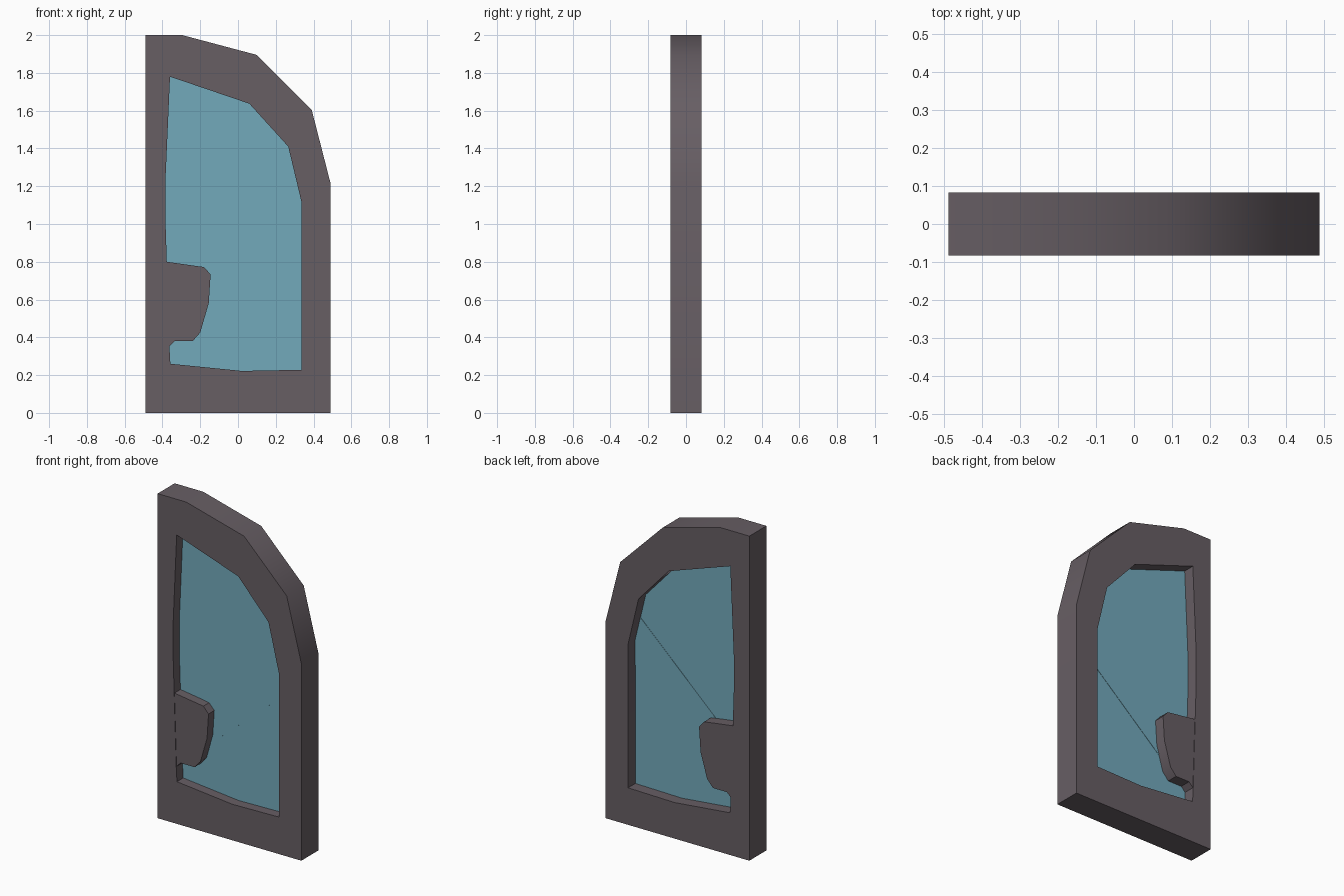
import bpy, bmesh, math

cube = bpy.data.objects.get("Cube")
if cube:
    bpy.data.objects.remove(cube, do_unlink=True)


def material(name, rgb):
    m = bpy.data.materials.new(name)
    m.use_nodes = True
    m.diffuse_color = (*rgb, 1)
    m.node_tree.nodes["Principled BSDF"].inputs["Base Color"].default_value = (*rgb, 1)
    return m


def slab(name, loops, front, back, mat):
    """Extrude an x-z outline (further loops are holes) from front to back in y."""
    bm = bmesh.new()
    edges = []
    for loop in loops:
        vs = [bm.verts.new((x, front, z)) for x, z in loop]
        edges += [bm.edges.new((a, b)) for a, b in zip(vs, vs[1:] + vs[:1])]
    bmesh.ops.triangle_fill(bm, edges=edges, use_beauty=True, normal=(0, -1, 0))
    new = bmesh.ops.extrude_face_region(bm, geom=bm.faces[:], use_keep_orig=True)["geom"]
    verts = [v for v in new if isinstance(v, bmesh.types.BMVert)]
    bmesh.ops.translate(bm, verts=verts, vec=(0, back - front, 0))
    bmesh.ops.recalc_face_normals(bm, faces=bm.faces[:])
    mesh = bpy.data.meshes.new(name)
    bm.to_mesh(mesh)
    bm.free()
    mesh.materials.append(mat)
    obj = bpy.data.objects.new(name, mesh)
    bpy.context.collection.objects.link(obj)
    bpy.ops.object.select_all(action="DESELECT")
    obj.select_set(True)
    bpy.context.view_layer.objects.active = obj
    bpy.ops.object.shade_smooth_by_angle(angle=math.radians(35))
    return obj


frame_mat = material("warm dark grey", (0.135, 0.112, 0.127))
glass_mat = material("blue glass", (0.17, 0.40, 0.50))

outline = [(-0.49, 0), (0.49, 0), (0.49, 1.215), (0.39, 1.605),
           (0.1, 1.895), (-0.295, 2), (-0.49, 2)]
opening = [(-0.36, 1.78), (0.06, 1.637), (0.266, 1.41), (0.337, 1.113), (0.337, 0.228),
           (0.02, 0.222), (-0.358, 0.26), (-0.363, 0.35), (-0.384, 1.02), (-0.384, 1.235)]

# Door frame with its window opening
slab("door_frame", [outline, opening], -0.083, 0.083, frame_mat)

# Glass pane, tucked a little into the frame
pane = [(x * 1.05, 1 + (z - 1) * 1.05) for x, z in opening]
slab("glass_pane", [pane], -0.022, 0.012, glass_mat)

# Diagonal glint band on the glass
band = [(-0.25, 0.742), (-0.2, 0.496), (0.38, 0.995), (0.38, 1.335)]
slab("glass_band", [band], -0.024, 0.014, glass_mat)

# Lock block beside the hinge-free edge of the opening
lock = [(-0.42, 0.806), (-0.18, 0.772), (-0.145, 0.733), (-0.155, 0.58),
        (-0.2, 0.425), (-0.24, 0.38), (-0.335, 0.38), (-0.375, 0.34), (-0.42, 0.34)]
slab("lock_block", [lock], -0.08, 0.08, frame_mat)
